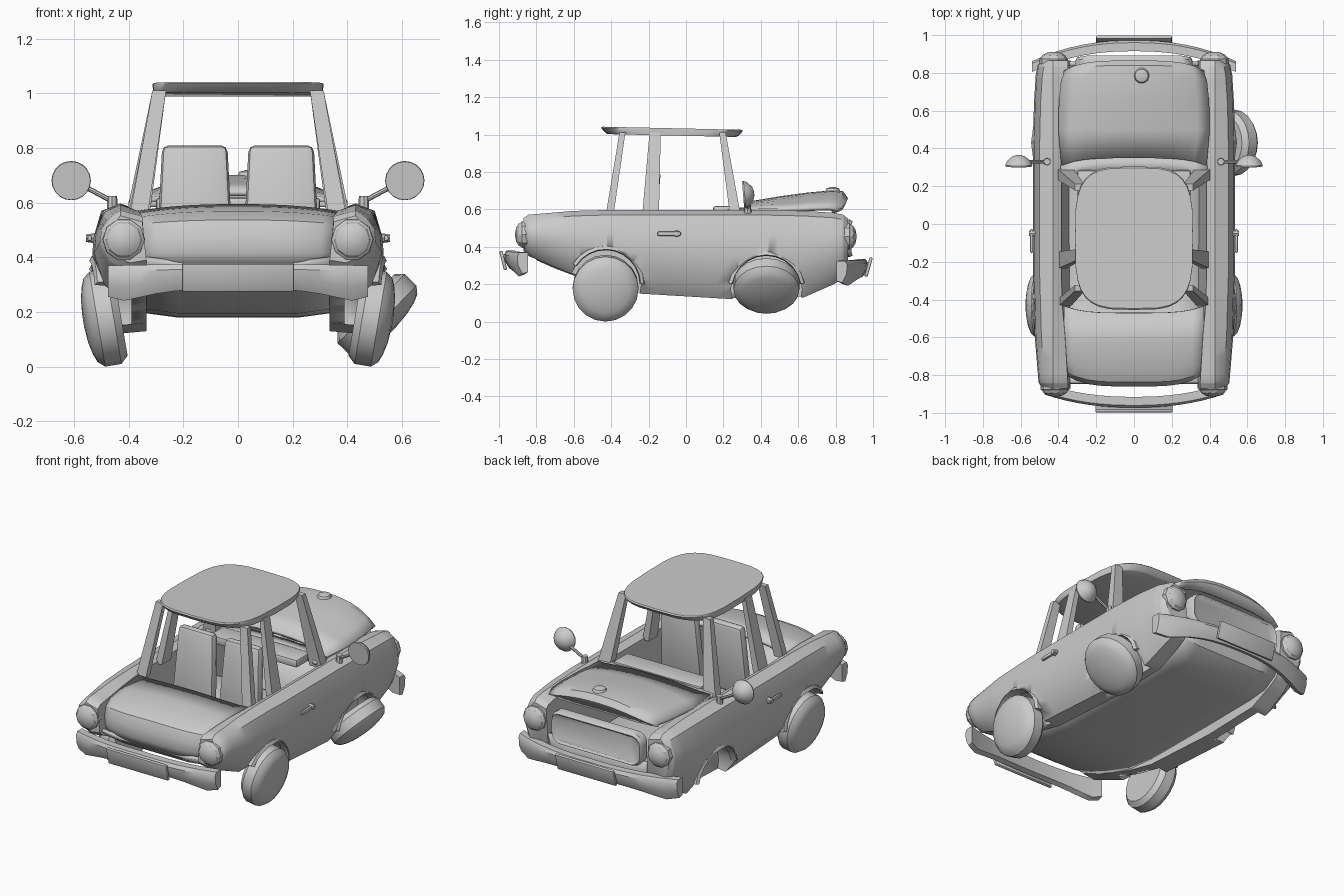
import bpy, bmesh, math
from mathutils import Vector, Matrix

if "Cube" in bpy.data.objects:
    bpy.data.objects.remove(bpy.data.objects["Cube"])

grey = bpy.data.materials.new("plain_grey")
grey.use_nodes = True
grey.diffuse_color = (0.6, 0.6, 0.6, 1)
grey.node_tree.nodes["Principled BSDF"].inputs["Base Color"].default_value = (0.6, 0.6, 0.6, 1)


def finish(name, bm, angle=35):
    bmesh.ops.recalc_face_normals(bm, faces=bm.faces)
    mesh = bpy.data.meshes.new(name)
    bm.to_mesh(mesh)
    bm.free()
    mesh.materials.append(grey)
    ob = bpy.data.objects.new(name, mesh)
    bpy.context.collection.objects.link(ob)
    bpy.ops.object.select_all(action="DESELECT")
    ob.select_set(True)
    bpy.context.view_layer.objects.active = ob
    bpy.ops.object.shade_smooth_by_angle(angle=math.radians(angle))
    return ob


def loft(name, rings, closed=True, caps=True, thick=0, matrix=None, angle=35):
    """Skin a list of point rings; optional end caps or sheet thickness."""
    bm = bmesh.new()
    vs = [[bm.verts.new(p) for p in r] for r in rings]
    n = len(rings[0])
    for a, b in zip(vs, vs[1:]):
        for i in range(n if closed else n - 1):
            j = (i + 1) % n
            bm.faces.new((a[i], a[j], b[j], b[i]))
    if caps:
        bm.faces.new(vs[0])
        bm.faces.new(vs[-1])
    if matrix:
        bm.transform(matrix)
    ob = finish(name, bm, angle)
    if thick:
        m = ob.modifiers.new("thickness", "SOLIDIFY")
        m.thickness, m.offset = thick, 0
    return ob


def lathe(name, profile, loc, axis, n=16, angle=35):
    rings = [[(r * math.cos(t * math.tau / n), r * math.sin(t * math.tau / n), h)
              for t in range(n)] for r, h in profile]
    m = Matrix.Translation(loc) @ Vector(axis).to_track_quat("Z", "Y").to_matrix().to_4x4()
    return loft(name, rings, matrix=m, angle=angle)


def box(name, size, loc, bevel=0.0, tilt=0.0):
    bm = bmesh.new()
    bmesh.ops.create_cube(bm, size=1)
    bmesh.ops.scale(bm, vec=size, verts=bm.verts)
    if bevel:
        bmesh.ops.bevel(bm, geom=bm.edges[:], offset=bevel, segments=2, affect="EDGES", profile=0.5)
    bm.transform(Matrix.Translation(loc) @ Matrix.Rotation(tilt, 4, "X"))
    return finish(name, bm)


def beam(name, a, b, wx, wy, grow=1.0):
    """Upright bar from a to b; the foot is wider by the factor grow."""
    return loft(name, [[(p[0] + i * wx * g, p[1] + j * wy * g, p[2])
                        for i, j in ((-.5, -.5), (.5, -.5), (.5, .5), (-.5, .5))]
                       for p, g in ((a, grow), (b, 1))])


SIDES = (("left", 1), ("right", -1))
# Wheel arches: end, centre y and z, first and last angle of the lip
ARCHES = (("front", -0.43, 0.2, 0, 148), ("rear", 0.43, 0.17, 10, 170))

# Side bodies: y, top, bottom, outer half width, inner half width at the top
STATIONS = [(-0.87, 0.54, 0.38, 0.485, 0.35), (-0.84, 0.56, 0.35, 0.505, 0.35),
            (-0.6, 0.58, 0.25, 0.525, 0.365), (-0.42, 0.585, 0.19, 0.53, 0.38),
            (-0.25, 0.585, 0.15, 0.535, 0.385), (0.25, 0.585, 0.12, 0.535, 0.385),
            (0.4, 0.585, 0.125, 0.535, 0.365), (0.63, 0.58, 0.13, 0.53, 0.36),
            (0.79, 0.57, 0.2, 0.52, 0.35), (0.84, 0.56, 0.23, 0.51, 0.35), (0.865, 0.54, 0.27, 0.49, 0.35)]
for side, s in SIDES:
    fine = [tuple(Vector(a).lerp(Vector(b), k / 5)) for a, b in zip(STATIONS, STATIONS[1:]) for k in range(5)]
    rings = []
    for y, t, b, w, inner in fine + STATIONS[-1:]:
        h = t - b
        sec = [(0.335, b + 0.01), (inner, t - 0.01), (0.43, t + 0.012), (w - 0.035, t - 0.015),
               (w - 0.006, b + 0.74 * h), (w, b + 0.5 * h), (w - 0.035, b + 0.16 * h), (w - 0.09, b)]
        rings.append([(s * x, y, z) for x, z in sec])
    body = loft(side + "_body_side", rings)
    for end, cy, cz, first, last in ARCHES:
        # Wheel opening and its raised lip
        cut = lathe("wheel_cutter", [(0.19, 0), (0.19, 0.4)], (s * 0.39, cy, cz), (s, 0, 0), 20)
        cut.hide_render = True
        cut.hide_set(True)
        m = body.modifiers.new("opening", "BOOLEAN")
        m.object, m.operation, m.solver = cut, "DIFFERENCE", "EXACT"
        lip = []
        for k in range(11):
            a = math.radians(first + k * (last - first) / 10)
            out = 0.545 - 0.025 * abs(math.cos(a))
            lip.append([(s * x, cy + r * math.cos(a), cz + r * math.sin(a))
                        for x, r in ((0.48, 0.182), (out, 0.187), (out - 0.01, 0.205), (0.48, 0.212))])
        loft(f"{side}_{end}_arch_lip", lip)

# Floor pan set above the sills, with turned-up ends
FLOOR = [(-0.84, 0.38), (-0.79, 0.335), (-0.7, 0.295), (-0.58, 0.25), (-0.42, 0.205), (-0.25, 0.192),
         (0.6, 0.19), (0.74, 0.2), (0.82, 0.25), (0.85, 0.36)]
loft("floor_pan", [[(x, y, z + 0.02 * (abs(x) > 0.3)) for y, z in FLOOR]
                   for x in (-0.37, -0.22, 0.22, 0.37)], closed=False, caps=False, thick=0.02)


def panel(name, profile, half, bend, drop, thick=0.02, n=12):
    """Sheet across x: ends move by bend in y and fall by drop in z."""
    rings = []
    for k in range(n + 1):
        u = 2 * k / n - 1
        rings.append([(u * half * w, y + b * bend * u ** 4, z - drop * d * abs(u) ** 2.4)
                      for y, z, w, b, d in profile])
    return loft(name, rings, closed=False, caps=False, thick=thick)


# Front lid: y, z, width factor, bend factor, drop factor
panel("front_lid", [(-0.83, 0.36, 0.96, 1, 0), (-0.85, 0.42, 0.97, 1, 0), (-0.85, 0.48, 0.97, 1, 0.3),
                    (-0.83, 0.53, 0.98, 1, 0.6), (-0.77, 0.56, 1, 0.7, 0.9), (-0.62, 0.575, 1, 0, 1),
                    (-0.47, 0.585, 1, 0.6, 1)], 0.37, 0.06, 0.025)
# Raised rear lid, with a turned-down lip
panel("rear_lid", [(0.35, 0.635, 0.98, -0.8, 0.45), (0.5, 0.66, 1.02, 0, 0.75), (0.65, 0.68, 1.01, 0, 0.9),
                   (0.78, 0.692, 0.98, -0.4, 1), (0.835, 0.688, 0.95, -1, 1),
                   (0.855, 0.66, 0.94, -1, 0.75), (0.83, 0.605, 0.92, -1, 0.2)], 0.39, 0.05, 0.088)
panel("cowl", [(0.27, 0.6, 1, -1, 0.5), (0.36, 0.6, 1.04, -1, 0.5)], 0.375, 0.05, 0.02)
box("dashboard", (0.6, 0.14, 0.05), (0, 0.215, 0.593), 0.012)
lathe("lid_knob", [(0.03, 0), (0.042, 0.012), (0.035, 0.028), (0.012, 0.034)], (0.04, 0.785, 0.685), (0, 0, 1), 10)

# Rear grille panel, stacked rounded plates
def rounded(hx, hz, r, y, cz, n=4):
    pts = []
    for q, (i, j) in enumerate(((1, 1), (-1, 1), (-1, -1), (1, -1))):
        for k in range(n + 1):
            a = math.radians(90 * (q + k / n))
            x = i * (hx - r) + r * math.cos(a)
            pts.append((x, y - 0.3 * x * x, cz + j * (hz - r) + r * math.sin(a)))
    return pts


loft("grille", [rounded(0.31, 0.1, 0.06, 0.85, 0.445), rounded(0.31, 0.1, 0.06, 0.895, 0.445),
                rounded(0.3, 0.09, 0.055, 0.91, 0.445), rounded(0.285, 0.078, 0.05, 0.9, 0.445)])

# Bumpers: swept section, deepest just before the ends
def bumper(name, s, half, y0, sweep, z0, deep):
    rings = []
    for k in range(17):
        u = 2 * k / 16 - 1
        e = min(1, 1.6 * abs(u) ** 3) - 0.35 * max(0, abs(u) - 0.86) / 0.14
        y = s * (y0 - sweep * abs(u) ** 2.3)
        lo, hi = z0 - 0.045 - deep * e, z0 + 0.05 - 0.01 * abs(u)
        rings.append([(u * half, y + s * d, z) for d, z in
                      ((-0.035, lo + 0.01), (-0.005, lo), (0.018, lo + 0.4 * (hi - lo)), (0.022, hi - 0.02),
                       (0.01, hi), (-0.035, hi))])
    return loft(name, rings)


bumper("front_bumper", -1, 0.475, 0.95, 0.07, 0.33, 0.045)
bumper("rear_bumper", 1, 0.54, 0.95, 0.11, 0.285, 0.05)
box("front_plate", (0.41, 0.018, 0.105), (0, -0.977, 0.327), 0.006, math.radians(14))
box("rear_plate", (0.4, 0.018, 0.105), (0, 0.976, 0.292), 0.006, math.radians(-16))

# Roof: flared slab with rounded outline
def roof_ring(f, z):
    pts = []
    for k in range(32):
        a = k * math.tau / 32
        c, d = math.cos(a), math.sin(a)
        p = lambda v: math.copysign(abs(v) ** 0.55, v)
        y = 0.38 * p(d) * f
        pts.append((0.312 * p(c) * (0.96 + 0.04 * f), y - 0.075, z - 0.022 * y))
    return pts


loft("roof", [roof_ring(0.9, 0.995), roof_ring(0.93, 1.0), roof_ring(1, 1.028), roof_ring(0.98, 1.034)])

# Cabin pillars, seats, lamps, mirrors, handles and wheels
LAMP = [(0.078, -0.03), (0.076, 0.008), (0.068, 0.014), (0.062, 0.026), (0.04, 0.04), (0.012, 0.045)]
WHEEL = [(0.06, -0.06), (0.15, -0.062), (0.176, -0.035), (0.176, 0.025), (0.155, 0.05),
         (0.125, 0.062), (0.08, 0.072), (0.02, 0.077)]
DISH = [(0.07, 0), (0.072, 0.008), (0.06, 0.03), (0.035, 0.052), (0.012, 0.06)]
for side, s in SIDES:
    beam(side + "_front_pillar", (s * 0.362, -0.41, 0.56), (s * 0.288, -0.34, 1.01), 0.05, 0.032, 1.3)
    beam(side + "_middle_pillar", (s * 0.378, -0.19, 0.56), (s * 0.297, -0.165, 1.01), 0.028, 0.06, 1.5)
    beam(side + "_rear_pillar", (s * 0.365, 0.265, 0.56), (s * 0.288, 0.195, 1.01), 0.05, 0.034, 1.7)

    seat = box(side + "_seat_back", (0.26, 0.06, 0.48), (s * 0.158, -0.185, 0.57), 0.025, math.radians(-5))
    for v in seat.data.vertices:
        v.co.x += (s * 0.158 - v.co.x) * 0.4 * (v.co.z - 0.6)
    box(side + "_seat_cushion", (0.26, 0.3, 0.13), (s * 0.158, -0.02, 0.34), 0.03)

    lathe(side + "_front_lamp", LAMP, (s * 0.418, -0.868, 0.465), (0, -1, 0), 10, 25)
    lathe(side + "_rear_lamp", LAMP, (s * 0.425, 0.866, 0.455), (0, 1, 0), 10, 25)

    lathe(side + "_mirror_base", [(0.02, 0), (0.018, 0.05)], (s * 0.46, 0.33, 0.575), (0, 0, 1), 8)
    arm = Vector((s * 0.14, 0, 0.075))
    lathe(side + "_mirror_arm", [(0.009, 0), (0.009, arm.length)], (s * 0.46, 0.33, 0.605), arm, 8)
    lathe(side + "_mirror", DISH, (s * 0.61, 0.305, 0.68), (0, 1, 0.08), 20)

    box(side + "_handle", (0.016, 0.125, 0.022), (s * 0.542, -0.09, 0.47), 0.006)
    lathe(side + "_handle_pin", [(0.018, 0), (0.014, 0.03)], (s * 0.525, -0.05, 0.47), (s, 0, 0), 8)

    lathe(side + "_front_wheel", WHEEL, (s * 0.49, -0.43, 0.178), (s, 0, -0.17), 20, 30)

# The only rear wheel, knocked sideways
lathe("left_rear_wheel", WHEEL, (0.512, 0.43, 0.188), (0.72, 0, -0.7), 20, 30)
